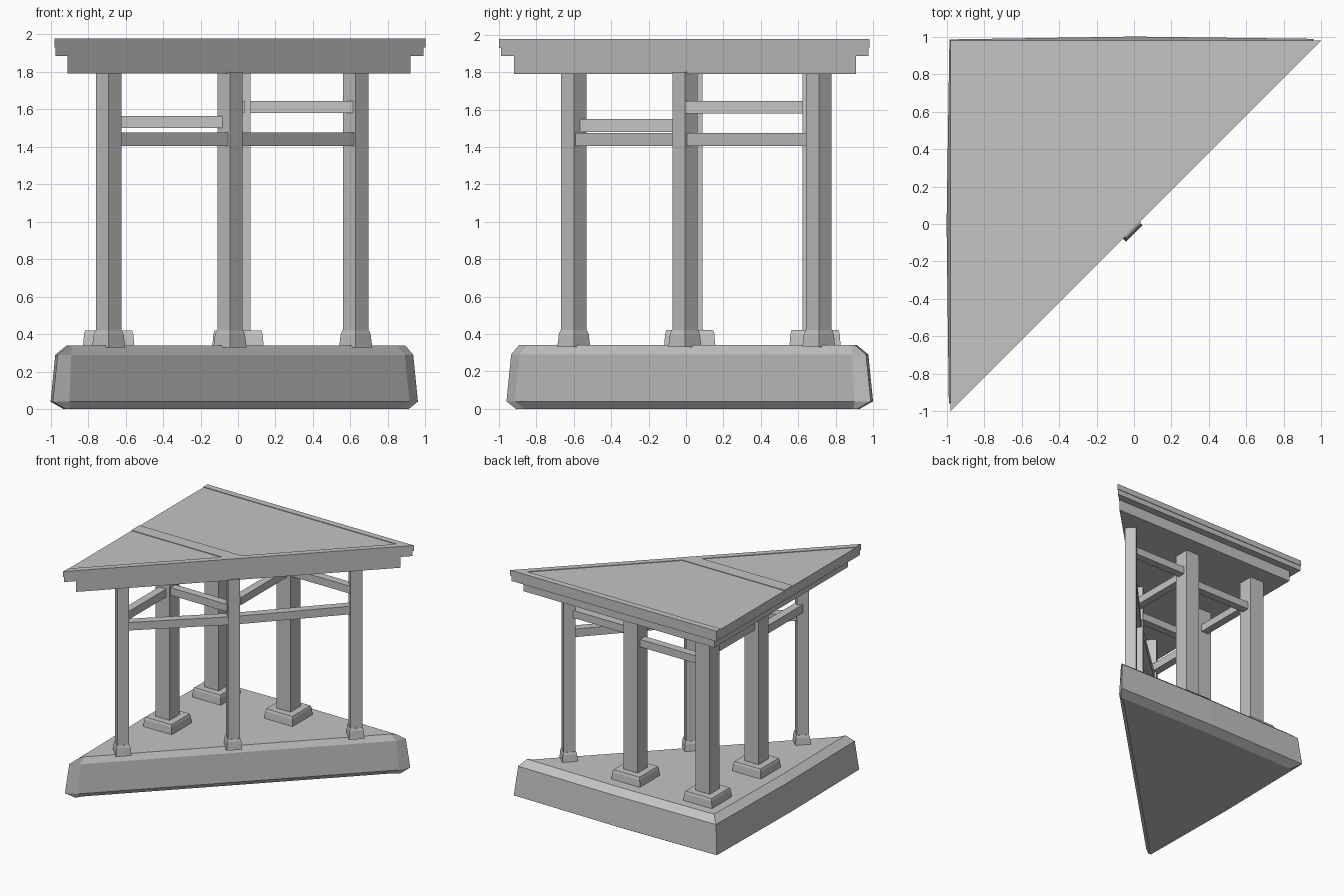
import bpy, bmesh
from math import pi, cos, sin, hypot
from mathutils import Vector

cube = bpy.data.objects.get("Cube")
if cube:
    bpy.data.objects.remove(cube, do_unlink=True)

stone = bpy.data.materials.new("plain_grey")
stone.use_nodes = True
GREY = (0.55, 0.55, 0.55, 1)
stone.diffuse_color = GREY
stone.node_tree.nodes["Principled BSDF"].inputs["Base Color"].default_value = GREY


def loft(name, rings):
    """Closed solid through a stack of (z, outline) rings."""
    bm = bmesh.new()
    loops = [[bm.verts.new((x, y, z)) for x, y in pts] for z, pts in rings]
    for low, high in zip(loops, loops[1:]):
        for i in range(len(low)):
            j = (i + 1) % len(low)
            bm.faces.new((low[i], low[j], high[j], high[i]))
    bm.faces.new(loops[0][::-1])
    bm.faces.new(loops[-1])
    bmesh.ops.recalc_face_normals(bm, faces=bm.faces)
    mesh = bpy.data.meshes.new(name)
    bm.to_mesh(mesh)
    bm.free()
    mesh.materials.append(stone)
    obj = bpy.data.objects.new(name, mesh)
    bpy.context.collection.objects.link(obj)
    return obj


def square(x, y, side, angle):
    r = side / 2 ** 0.5
    return [(x + r * cos(angle + pi / 4 + k * pi / 2),
             y + r * sin(angle + pi / 4 + k * pi / 2)) for k in range(4)]


def triangle(leg, tip):
    """Right triangle with its square corner at back right."""
    return [(-leg, leg), (-leg, -tip), (tip, leg)]


def base_ring(leg, tip, inset):
    """Triangle with blunted tips and slightly bowed legs, mirrored on its diagonal."""
    a = tip - 0.045
    half = [(a, a + inset), (tip, leg - 0.012), (0, leg)]
    mirrored = [(-y, -x) for x, y in reversed(half)]
    return half + [(-leg + 0.015, leg - 0.015)] + mirrored


# Stone platform with chamfered top and bottom edges
loft("platform", [
    (0, base_ring(0.93, 0.91, 0.03)),
    (0.04, base_ring(1.0, 0.96, -0.015)),
    (0.29, base_ring(0.975, 0.935, 0.0)),
    (0.34, base_ring(0.915, 0.893, 0.035)),
])

# Columns: position, width, plinth width, turn
FULL, SLIM = (0.135, 0.275, 0), (0.095, 0.125, pi / 4)
columns = {
    "corner": ((-0.69, 0.69), FULL),
    "side": ((-0.69, 0.02), FULL),
    "back": ((0.0, 0.69), FULL),
    "diagonal_front": ((-0.69, -0.6), SLIM),
    "diagonal_middle": ((-0.043, -0.006), SLIM),
    "diagonal_back": ((0.628, 0.71), SLIM),
}
for name, ((x, y), (width, foot, turn)) in columns.items():
    loft(name + "_column", [(0.34, square(x, y, width, turn)),
                            (1.8, square(x, y, width, turn))])
    loft(name + "_plinth", [(0.33, square(x, y, foot, turn)),
                            (0.40, square(x, y, foot - 0.012, turn)),
                            (0.42, square(x, y, foot - 0.025, turn))])


def beam(start, end, low, high):
    """Horizontal rail between two columns."""
    a, b = (Vector(columns[n][0]) for n in (start, end))
    if abs(a.x - b.x) < 0.1:
        a.x = b.x = min(a.x, b.x) if a.x < -0.5 else 0.0
    elif abs(a.y - b.y) < 0.1:
        a.y = b.y = 0.69 if a.y > 0.5 else 0.0
    d = (b - a).normalized() * 0.034
    side = Vector((-d.y, d.x))
    pts = [tuple(p) for p in (a - side, b - side, b + side, a + side)]
    loft(start + "_to_" + end + "_beam", [(low, pts), (high, pts)])


# Tie beams along the diagonal
beam("diagonal_front", "diagonal_middle", 1.405, 1.475)
beam("diagonal_middle", "diagonal_back", 1.405, 1.475)
# Lower and upper cross beams
beam("side", "diagonal_middle", 1.50, 1.565)
beam("corner", "back", 1.50, 1.565)
beam("side", "diagonal_front", 1.48, 1.55)
beam("back", "diagonal_back", 1.58, 1.645)
beam("back", "diagonal_middle", 1.58, 1.645)
beam("corner", "side", 1.58, 1.645)

# Layered flat roof
loft("roof_fascia", [(z, triangle(0.91, 0.92)) for z in (1.79, 1.885)])
loft("roof_lower_slab", [(z, triangle(0.975, 0.99)) for z in (1.885, 1.93)])
loft("roof_upper_slab", [(z, triangle(0.98, 1.0)) for z in (1.93, 1.973)])

# Thin boards on the roof
boards = {
    "diagonal_roof_board": [(-0.98, -1.0), (1.0, 0.98), (0.93, 0.98), (-0.98, -0.93)],
    "back_roof_board": [(-0.98, 0.925), (0.875, 0.925), (0.93, 0.98), (-0.98, 0.98)],
    "middle_roof_board": [(-0.98, -0.06), (-0.11, -0.06), (0.0, 0.05), (-0.98, 0.05)],
}
for name, pts in boards.items():
    loft(name, [(1.972, pts), (1.978, pts)])
